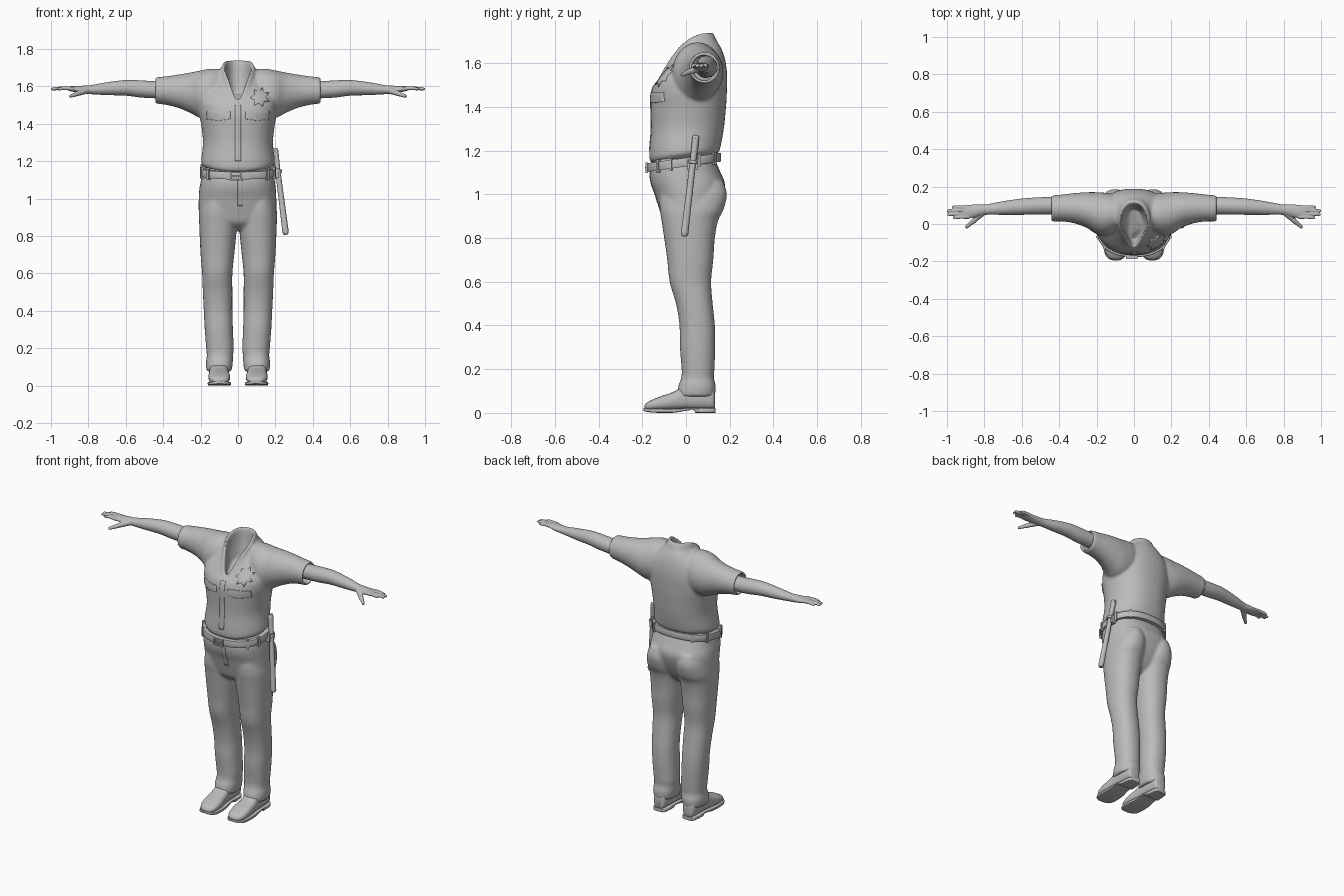
import bpy, bmesh, math
from mathutils import Vector, Matrix

if "Cube" in bpy.data.objects:
    bpy.data.objects.remove(bpy.data.objects["Cube"])

grey = bpy.data.materials.new("plain grey")
grey.use_nodes = True
grey.diffuse_color = (0.5, 0.5, 0.5, 1)
grey.node_tree.nodes["Principled BSDF"].inputs["Base Color"].default_value = (0.5, 0.5, 0.5, 1)


def finish(name, bm, voxel=0, smooth=3, angle=40):
    """Turn a bmesh into a shaded object, optionally fused into one skin."""
    bmesh.ops.recalc_face_normals(bm, faces=bm.faces)
    mesh = bpy.data.meshes.new(name)
    bm.to_mesh(mesh)
    bm.free()
    ob = bpy.data.objects.new(name, mesh)
    bpy.context.collection.objects.link(ob)
    mesh.materials.append(grey)
    if voxel:
        fuse = ob.modifiers.new("fuse", 'REMESH')
        fuse.mode = 'VOXEL'
        fuse.voxel_size = voxel
        fuse.use_smooth_shade = True
        relax = ob.modifiers.new("relax", 'SMOOTH')
        relax.factor, relax.iterations = 0.5, smooth
    else:
        bpy.ops.object.select_all(action='DESELECT')
        ob.select_set(True)
        bpy.context.view_layer.objects.active = ob
        bpy.ops.object.shade_smooth_by_angle(angle=math.radians(angle))
    return ob


def spline(rows, steps=4):
    """Catmull-Rom interpolation between rows of numbers."""
    out = []
    for i in range(len(rows) - 1):
        quad = zip(rows[max(i - 1, 0)], rows[i], rows[i + 1], rows[min(i + 2, len(rows) - 1)])
        quad = list(quad)
        for k in range(steps):
            t = k / steps
            out.append([b + t / 2 * (c - a + t * (2*a - 5*b + 4*c - d + t * (3*(b - c) + d - a)))
                        for a, b, c, d in quad])
    return out + [rows[-1]]


def loft(bm, rows, place, n=32, steps=4):
    rings = [[bm.verts.new(place(r, math.tau * j / n)) for j in range(n)]
             for r in spline(rows, steps)]
    for a, b in zip(rings, rings[1:]):
        for j in range(n):
            bm.faces.new((a[j], a[j - 1], b[j - 1], b[j]))
    bm.faces.new(rings[0])
    bm.faces.new(rings[-1])


def along(axis, side=1, power=1.0):
    """Rows are (position, low u, high u, low v, high v) on the other two axes."""
    def place(r, a):
        t, u0, u1, v0, v1 = r
        c, s = math.cos(a), math.sin(a)
        u = (u0 + u1) / 2 + (u1 - u0) / 2 * math.copysign(abs(c) ** power, c)
        v = (v0 + v1) / 2 + (v1 - v0) / 2 * math.copysign(abs(s) ** power, s)
        x, y, z = {'x': (t, u, v), 'y': (u, t, v), 'z': (u, v, t)}[axis]
        return Vector((x * side, y, z))
    return place


def rod(bm, p, q, r1, r2, n=16):
    p, q = Vector(p), Vector(q)
    turn = (q - p).to_track_quat('Z', 'Y').to_matrix().to_4x4()
    bmesh.ops.create_cone(bm, cap_ends=True, segments=n, radius1=r1, radius2=r2, depth=(q - p).length,
                          matrix=Matrix.Translation((p + q) / 2) @ turn)


# Shirt body: rows are (front z, back z, front y, back y, half width, V shape)
def torso(r, a):
    zf, zb, yf, yb, rx, vee = r
    c, s = math.cos(a), math.sin(a)
    c = math.copysign(abs(c) ** 0.85, c)
    if s < 0:
        c = c * (1 - vee) + math.copysign(1 + s, c) * vee
    t = (s + 1) / 2
    return Vector((rx * c, yf + (yb - yf) * t, zf + (zb - zf) * (1 - (1 - t) ** 2.5)))


bm = bmesh.new()
loft(bm, [(1.13, 1.15, -.12, .10, .15, 0), (1.15, 1.185, -.162, .142, .188, 0),
          (1.19, 1.205, -.168, .155, .197, 0), (1.30, 1.30, -.16, .173, .187, 0),
          (1.40, 1.40, -.162, .183, .198, 0), (1.45, 1.47, -.162, .187, .21, 0),
          (1.49, 1.55, -.152, .188, .21, 0), (1.51, 1.62, -.14, .178, .185, .1),
          (1.515, 1.67, -.135, .16, .135, .3), (1.515, 1.70, -.133, .142, .1, .5),
          (1.52, 1.735, -.13, .125, .085, .6), (1.53, 1.73, -.115, .108, .072, .6),
          (1.50, 1.64, -.10, .095, .065, .5), (1.48, 1.56, -.08, .08, .05, .2)], torso, 48)
sleeve = [(.08, -.03, .15, 1.46, 1.69), (.14, -.06, .165, 1.43, 1.695), (.2, -.055, .17, 1.43, 1.685),
          (.25, -.022, .17, 1.455, 1.675), (.32, .004, .165, 1.485, 1.663),
          (.39, .014, .157, 1.502, 1.653), (.437, .014, .152, 1.508, 1.648),
          (.44, .026, .14, 1.52, 1.636), (.40, .026, .14, 1.52, 1.636), (.36, .03, .14, 1.525, 1.63)]
for side in (1, -1):
    loft(bm, sleeve, along('x', side), 32, 3)
shirt = finish("shirt", bm, .008, 4)

# Arms with hands
arm = [(.34, .04, .14, 1.53, 1.63), (.43, .05, .145, 1.535, 1.627), (.52, .05, .142, 1.54, 1.632),
       (.6, .049, .136, 1.55, 1.634), (.7, .049, .122, 1.553, 1.622), (.79, .049, .105, 1.558, 1.606),
       (.82, .045, .104, 1.56, 1.604), (.86, .034, .104, 1.566, 1.602), (.9, .03, .1, 1.575, 1.6),
       (.915, .036, .092, 1.58, 1.596)]
fingers = [(.968, .037, .033), (.998, .055, .051), (1.0, .073, .071), (.972, .09, .091)]
for side, label in ((1, "left"), (-1, "right")):
    bm = bmesh.new()
    loft(bm, arm, along('x', side), 24)
    for tip, y, y2 in fingers:
        r = .0095
        loft(bm, [(.88, y - r, y + r, 1.576, 1.598), (.93, y - r, y + r, 1.58, 1.6),
                  (tip - .012, y2 - .0085, y2 + .0085, 1.578, 1.595),
                  (tip, y2 - .005, y2 + .005, 1.582, 1.59)], along('x', side), 12)
    rod(bm, (.81 * side, .06, 1.578), (.86 * side, .015, 1.56), .018, .013)
    rod(bm, (.853 * side, .02, 1.563), (.9 * side, -.02, 1.545), .014, .008)
    finish(label + "_arm", bm, .004, 2)

# Trousers: hips fused with two legs
bm = bmesh.new()
loft(bm, [(1.165, -.185, .185, -.15, .13), (1.1, -.198, .196, -.165, .158), (1.05, -.207, .202, -.16, .178),
          (1.0, -.21, .205, -.142, .172), (.93, -.21, .205, -.122, .145), (.87, -.2, .195, -.1, .11),
          (.83, -.12, .12, -.05, .07)], along('z', 1, .85), 40)
leg = [(1.06, .03, .17, -.1, .17), (1.0, .01, .195, -.12, .187), (.93, .004, .208, -.12, .172),
       (.88, .004, .208, -.112, .147), (.8, .01, .205, -.1, .132), (.7, .02, .2, -.086, .125),
       (.6, .03, .192, -.075, .115), (.5, .03, .188, -.046, .122), (.4, .03, .183, -.03, .132),
       (.3, .027, .178, -.028, .134), (.2, .023, .17, -.02, .13), (.16, .027, .167, -.022, .128),
       (.12, .028, .172, -.036, .136), (.08, .035, .167, -.042, .132), (.075, .045, .157, -.03, .12)]
for side in (1, -1):
    loft(bm, leg, along('z', side, .9), 32)
trousers = finish("trousers", bm, .008, 4)

# Shoes with soles and heels
upper = [(.132, .08, .125, .02, .09), (.12, .062, .143, .015, .12), (.06, .055, .15, .015, .13),
         (-.01, .052, .153, .015, .12), (-.06, .047, .156, .013, .095), (-.11, .042, .158, .012, .078),
         (-.155, .046, .152, .012, .06), (-.18, .06, .135, .014, .046), (-.19, .08, .115, .018, .034)]
sole = [(.136, .075, .13, 0, .022), (.12, .058, .147, 0, .022), (.045, .052, .153, 0, .022),
        (.038, .052, .153, .012, .022), (.0, .05, .156, .01, .022), (-.05, .043, .16, .001, .02),
        (-.11, .038, .162, 0, .02), (-.16, .042, .156, .002, .02), (-.185, .057, .138, .006, .022),
        (-.194, .08, .115, .01, .022)]
for side, label in ((1, "left"), (-1, "right")):
    bm = bmesh.new()
    loft(bm, upper, along('y', side, .75), 24)
    finish(label + "_shoe", bm, 0, 0, 60)
    bm = bmesh.new()
    loft(bm, sole, along('y', side, .3), 24, 2)
    finish(label + "_sole", bm)


# Belt: a flat band tilted up toward the back
def waist(a, grow=0.0, up=0.0):
    c, s = math.cos(a), math.sin(a)
    c = math.copysign(abs(c) ** .85, c)
    s = math.copysign(abs(s) ** .85, s)
    y = -.008 + (.16 + grow) * s
    return Vector(((.195 + grow) * c, y, 1.147 + .14 * y + up))


bm = bmesh.new()
n = 64
section = [(-.02, -.02), (.007, -.02), (.009, -.015), (.009, .015), (.007, .02), (-.02, .02)]
rings = [[bm.verts.new(waist(math.tau * i / n, g, u)) for g, u in section] for i in range(n)]
for i in range(n):
    for j in range(len(section)):
        bm.faces.new((rings[i - 1][j - 1], rings[i][j - 1], rings[i][j], rings[i - 1][j]))
finish("belt", bm)


def block(bm, at, size, angle=0.0):
    bmesh.ops.create_cube(bm, size=1, matrix=Matrix.Translation(at) @ Matrix.Rotation(angle, 4, 'Z')
                          @ Matrix.Diagonal((*size, 1)))


bm = bmesh.new()
for deg in (20, 52, 128, 160, 222, 318, 270 - 72, 270 + 72):
    a = math.radians(deg)
    d = waist(a + .05) - waist(a - .05)
    block(bm, waist(a, .008), (.014, .014, .058), math.atan2(d.y, d.x))
finish("belt_loops", bm)

# Buckle: a frame with a prong
bm = bmesh.new()
c = waist(math.radians(270), .012) + Vector((-.012, 0, 0))
for s in (1, -1):
    block(bm, c + Vector((0, 0, .02 * s)), (.064, .012, .008))
    block(bm, c + Vector((.028 * s, 0, 0)), (.008, .012, .044))
block(bm, c, (.04, .014, .008))
finish("buckle", bm)

# Baton with a grip collar hanging from the belt
bm = bmesh.new()
top, end = Vector((.198, .046, 1.268)), Vector((.256, -.008, .808))
for t0, t1, r0, r1 in ((0, .03, .013, .017), (.03, .25, .016, .014), (.25, .28, .022, .022),
                       (.28, .97, .014, .017), (.97, 1, .017, .012)):
    rod(bm, top.lerp(end, t0), top.lerp(end, t1), r1 if t0 > 1 else r0, r1)
finish("baton", bm)
bm = bmesh.new()
block(bm, (.205, .03, 1.135), (.03, .05, .05))
finish("baton_holder", bm)


# Thin plates laid onto the cloth
def lay(name, bm, target, thick=.009):
    ob = finish(name, bm)
    wrap = ob.modifiers.new("lay", 'SHRINKWRAP')
    wrap.target, wrap.wrap_method = target, 'PROJECT'
    wrap.use_project_y, wrap.use_positive_direction = True, True
    solid = ob.modifiers.new("thick", 'SOLIDIFY')
    solid.thickness, solid.offset = thick, 0


def patch(name, x0, x1, z0, z1, target, dip=0.0, thick=.009, nx=12, nz=12):
    bm = bmesh.new()
    g = [[bm.verts.new((x0 + (x1 - x0) * i / nx, -.4,
                        z1 + (z0 - dip * (1 - abs(2 * i / nx - 1)) - z1) * k / nz))
          for i in range(nx + 1)] for k in range(nz + 1)]
    for k in range(nz):
        for i in range(nx):
            bm.faces.new((g[k][i], g[k][i + 1], g[k + 1][i + 1], g[k + 1][i]))
    lay(name, bm, target, thick)


for side, label in ((1, "left"), (-1, "right")):
    x = sorted((.04 * side, .165 * side))
    patch(label + "_pocket_flap", *x, 1.425, 1.465, shirt, .008)
patch("button_placket", -.016, .016, 1.2, 1.5, shirt, 0, .004, 4, 30)
patch("trouser_fly", -.002, .025, .96, 1.1, trousers, 0, .004, 4, 12)

# Seven-pointed star badge
bm = bmesh.new()
n = 14
hub = bm.verts.new((.118, -.4, 1.54))
rings = [[bm.verts.new((.118 + k * r * math.sin(math.tau * i / n + .2), -.4,
                        1.54 + k * r * math.cos(math.tau * i / n + .2)))
          for i in range(n) for r in [.052 if i % 2 == 0 else .031]] for k in (.33, .66, 1)]
for i in range(n):
    bm.faces.new((hub, rings[0][i - 1], rings[0][i]))
    for a, b in zip(rings, rings[1:]):
        bm.faces.new((a[i - 1], b[i - 1], b[i], a[i]))
lay("star_badge", bm, shirt)
